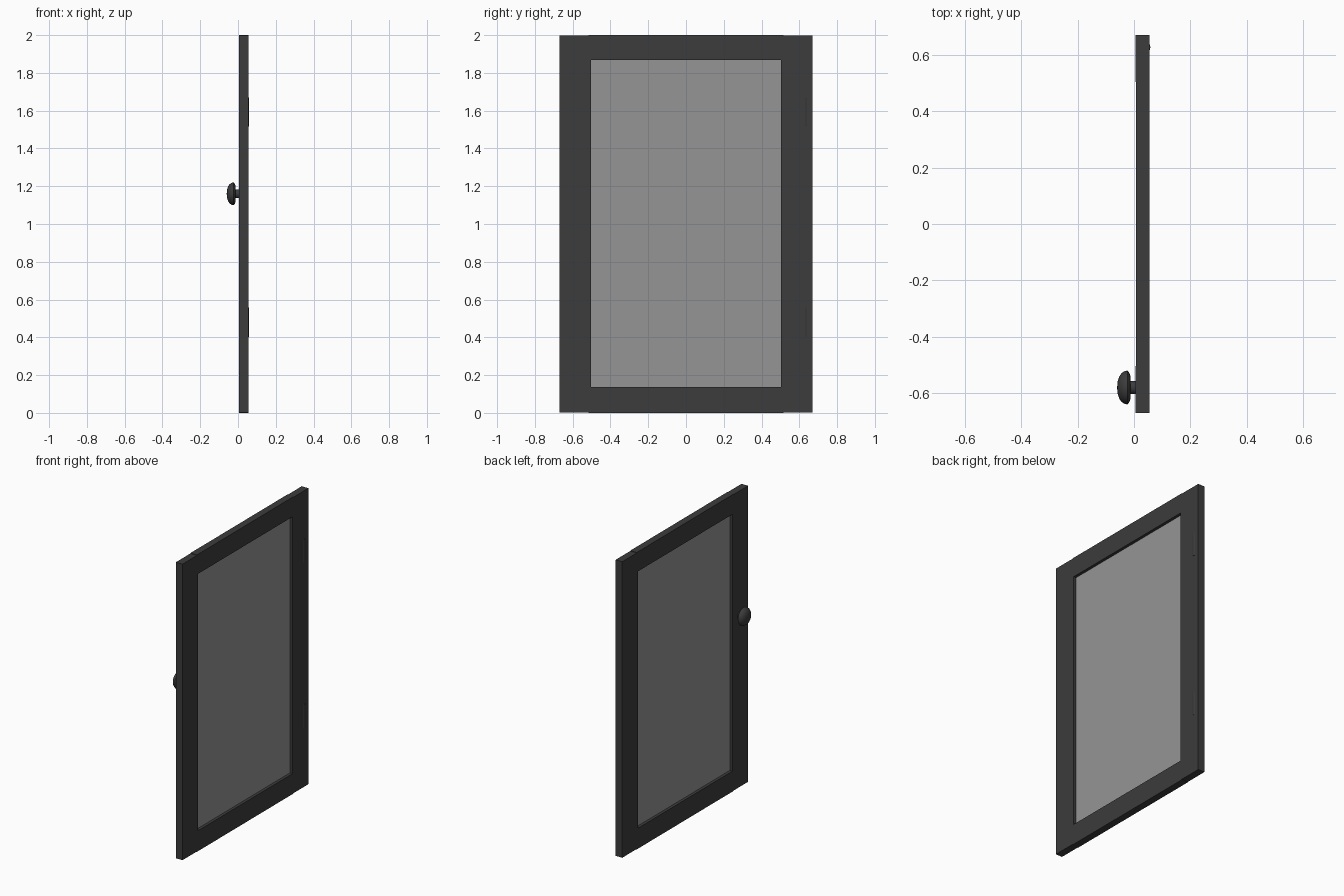
import bpy, bmesh, math
from mathutils import Matrix

if "Cube" in bpy.data.objects:
    bpy.data.objects.remove(bpy.data.objects["Cube"])


def material(name, rgba):
    m = bpy.data.materials.new(name)
    m.diffuse_color = rgba
    m.use_nodes = True
    m.node_tree.nodes["Principled BSDF"].inputs["Base Color"].default_value = m.diffuse_color
    return m


dark = material("dark_paint", (0.045, 0.045, 0.045, 1))
clear = material("grey_glass", (0.3, 0.3, 0.3, 0.6))


def finish(name, bm, mat):
    bmesh.ops.recalc_face_normals(bm, faces=bm.faces)
    me = bpy.data.meshes.new(name)
    bm.to_mesh(me)
    bm.free()
    me.materials.append(mat)
    ob = bpy.data.objects.new(name, me)
    bpy.context.collection.objects.link(ob)
    return ob


def smooth(ob):
    bpy.ops.object.select_all(action='DESELECT')
    ob.select_set(True)
    bpy.context.view_layer.objects.active = ob
    bpy.ops.object.shade_smooth_by_angle(angle=math.radians(35))


def box(name, lo, hi, mat):
    bm = bmesh.new()
    size = [b - a for a, b in zip(lo, hi)]
    mid = [(a + b) / 2 for a, b in zip(lo, hi)]
    bmesh.ops.create_cube(bm, size=1, matrix=Matrix.Translation(mid) @ Matrix.Diagonal((*size, 1)))
    return finish(name, bm, mat)


# Upright stiles, mirrored left and right
for side, label in ((-1, "latch_stile"), (1, "hinge_stile")):
    ys = sorted((side * 0.503, side * 0.67))
    box(label, (0.006, ys[0], 0.003), (0.055, ys[1], 1.997), dark)

# Top and bottom rails, tenoned slightly into the stiles
box("bottom_rail", (0.0065, -0.515, 0.0), (0.0545, 0.515, 0.138), dark)
box("top_rail", (0.0065, -0.515, 1.868), (0.0545, 0.515, 2.0), dark)

# Glass pane set in the middle of the frame depth
box("glass_pane", (0.026, -0.508, 0.133), (0.035, 0.508, 1.873), clear)

# Hinge barrels let into the outer face of the hinge stile
for i, z in enumerate((0.48, 1.593)):
    bm = bmesh.new()
    bmesh.ops.create_cone(bm, cap_ends=True, segments=24, radius1=0.022, radius2=0.022,
                          depth=0.156, matrix=Matrix.Translation((0.036, 0.627, z)))
    smooth(finish(f"hinge_barrel_{i + 1}", bm, dark))

# Turned door knob with its stem, revolved about the x axis: (x, radius)
profile = [(0.010, 0.0), (0.010, 0.023), (-0.012, 0.023), (-0.013, 0.042),
           (-0.018, 0.055), (-0.023, 0.060), (-0.034, 0.058), (-0.045, 0.050),
           (-0.053, 0.038), (-0.058, 0.021), (-0.060, 0.0)]
bm = bmesh.new()
verts = [bm.verts.new((x, r, 0)) for x, r in profile]
edges = [bm.edges.new(pair) for pair in zip(verts, verts[1:])]
bmesh.ops.spin(bm, geom=verts + edges, cent=(0, 0, 0), axis=(1, 0, 0),
               angle=math.tau, steps=32)
bmesh.ops.remove_doubles(bm, verts=bm.verts, dist=1e-5)
bmesh.ops.translate(bm, verts=bm.verts, vec=(0, -0.58, 1.16))
smooth(finish("door_knob", bm, dark))
